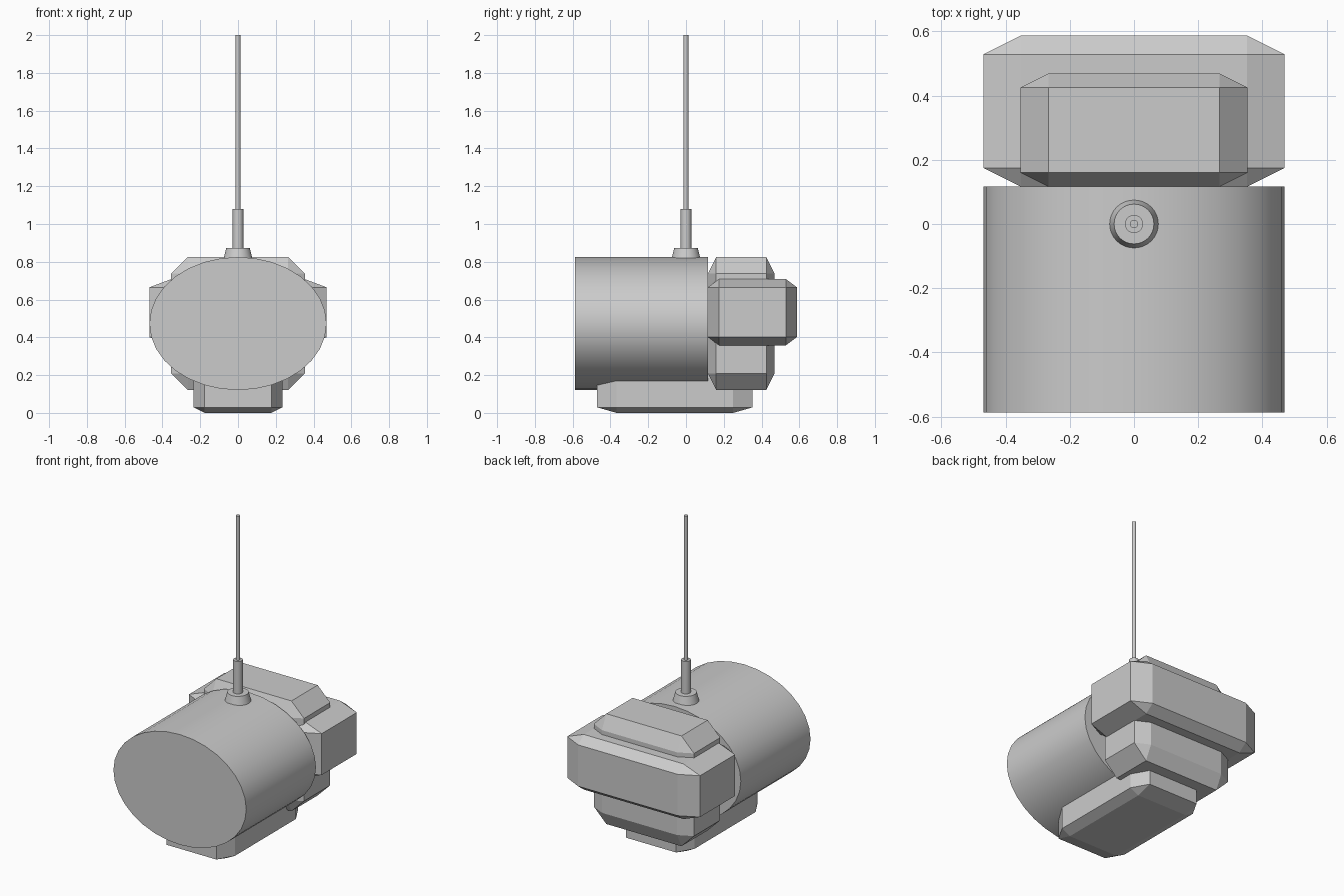
import bpy
import bmesh
from math import radians
from mathutils import Matrix, Vector

cube = bpy.data.objects.get("Cube")
if cube:
    bpy.data.objects.remove(cube, do_unlink=True)

grey = bpy.data.materials.new("plain grey")
grey.use_nodes = True
colour = (0.6, 0.6, 0.6, 1)
grey.diffuse_color = colour
grey.node_tree.nodes["Principled BSDF"].inputs["Base Color"].default_value = colour


def finish(name, bm, smooth=False):
    mesh = bpy.data.meshes.new(name)
    bm.to_mesh(mesh)
    bm.free()
    mesh.materials.append(grey)
    obj = bpy.data.objects.new(name, mesh)
    bpy.context.collection.objects.link(obj)
    if smooth:
        bpy.ops.object.select_all(action="DESELECT")
        obj.select_set(True)
        bpy.context.view_layer.objects.active = obj
        bpy.ops.object.shade_smooth_by_angle(angle=radians(30))
    return obj


def chamfered_box(name, low, high):
    """Unit cube bevelled first, then stretched, so chamfers follow the proportions."""
    low, high = Vector(low), Vector(high)
    bm = bmesh.new()
    bmesh.ops.create_cube(bm, size=1)
    bmesh.ops.bevel(bm, geom=bm.edges[:], offset=0.125, segments=1,
                    affect="EDGES", profile=0.5)
    bmesh.ops.scale(bm, vec=high - low, verts=bm.verts)
    bmesh.ops.translate(bm, vec=(low + high) / 2, verts=bm.verts)
    return finish(name, bm)


def upright_cone(name, r_bottom, r_top, z_bottom, z_top, sides=32):
    bm = bmesh.new()
    bmesh.ops.create_cone(bm, cap_ends=True, segments=sides, radius1=r_bottom,
                          radius2=r_top, depth=z_top - z_bottom)
    bmesh.ops.translate(bm, vec=(0, 0, (z_bottom + z_top) / 2), verts=bm.verts)
    return finish(name, bm, smooth=True)


# Oval drum lying along the front-back axis
bm = bmesh.new()
bmesh.ops.create_cone(bm, cap_ends=True, segments=32, radius1=1, radius2=1, depth=0.703)
bmesh.ops.rotate(bm, matrix=Matrix.Rotation(radians(90), 3, "X"), verts=bm.verts)
bmesh.ops.scale(bm, vec=(0.469, 1, 0.352), verts=bm.verts)
bmesh.ops.translate(bm, vec=(0, -0.235, 0.473), verts=bm.verts)
finish("drum_body", bm, smooth=True)

# Rear housing: a tall block crossed by a wide one
chamfered_box("rear_tall_block", (-0.354, 0.116, 0.121), (0.354, 0.469, 0.825))
chamfered_box("rear_wide_block", (-0.469, 0.116, 0.357), (0.469, 0.587, 0.709))

# Foot under the drum
chamfered_box("foot", (-0.235, -0.47, 0), (0.235, 0.352, 0.235))

# Antenna
upright_cone("antenna_collar", 0.077, 0.062, 0.815, 0.873)
upright_cone("antenna_sleeve", 0.028, 0.028, 0.85, 1.08)
upright_cone("antenna_rod", 0.0125, 0.0125, 1.05, 2.0)
